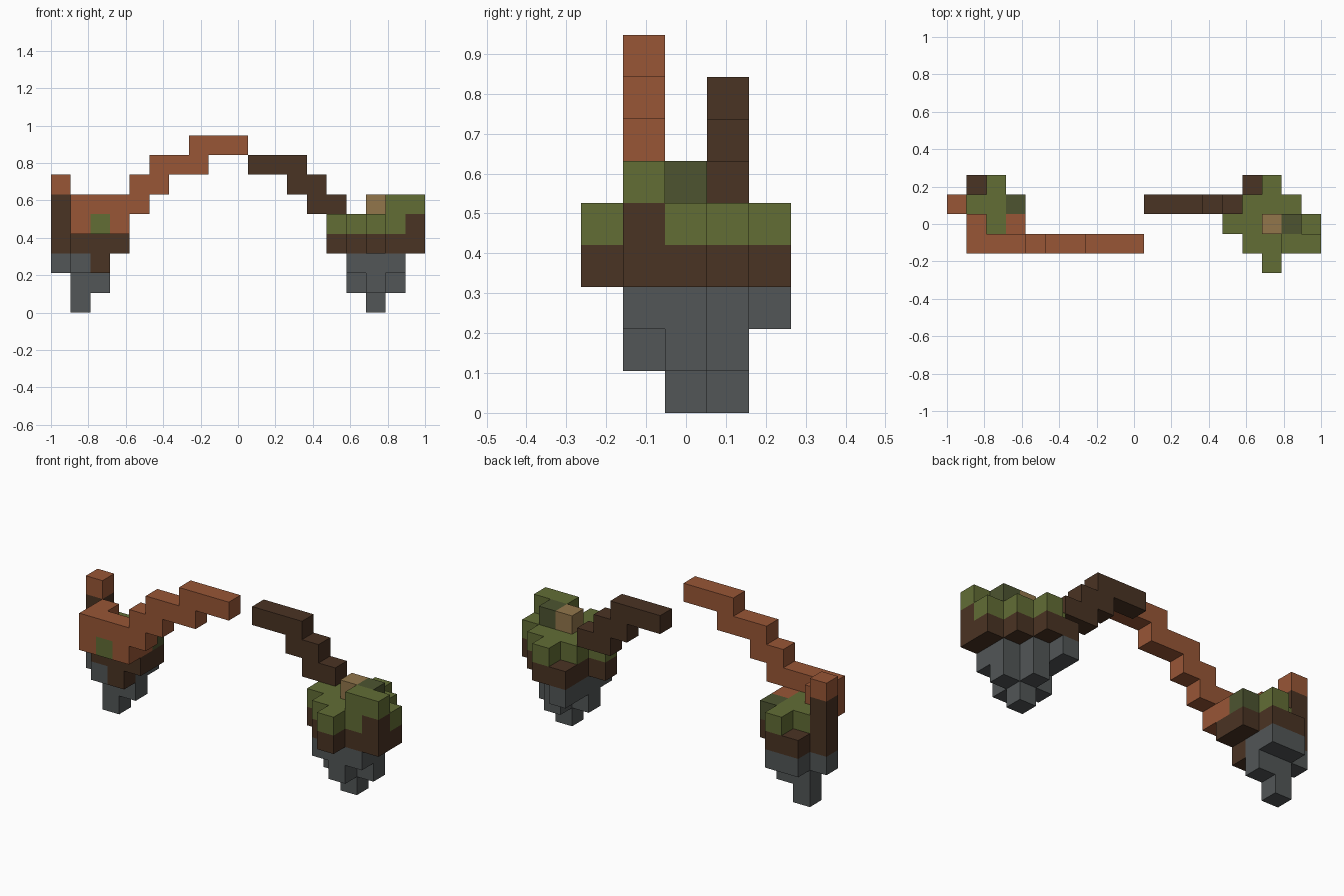
import bpy
import bmesh
from mathutils import Vector

cube = bpy.data.objects.get("Cube")
if cube:
    bpy.data.objects.remove(cube)

U = 2 / 19                       # edge of one block
ORIGIN = Vector((-1, -2.5 * U, 0))


def linear(c):
    c /= 255
    return c / 12.92 if c <= 0.04045 else ((c + 0.055) / 1.055) ** 2.4


def material(name, *rgb):
    colour = [linear(c) for c in rgb] + [1]
    mat = bpy.data.materials.new(name)
    mat.diffuse_color = colour
    mat.use_nodes = True
    mat.node_tree.nodes["Principled BSDF"].inputs["Base Color"].default_value = colour
    return mat


MATS = {
    "S": material("grey_stone", 82, 86, 87),
    "B": material("dark_soil", 74, 51, 35),
    "G": material("grass_green", 98, 109, 53),
    "D": material("deep_green", 77, 84, 48),
    "O": material("rust_clay", 152, 86, 54),
    "T": material("tan_path", 146, 118, 75),
}
KEYS = list(MATS)
SIDES = [Vector(d) for d in
         ((1, 0, 0), (-1, 0, 0), (0, 1, 0), (0, -1, 0), (0, 0, 1), (0, 0, -1))]


def build_blocks(name, cells):
    """Make one object from blocks, keeping only the outer faces."""
    bm = bmesh.new()
    for cell, key in cells.items():
        centre = Vector(cell) + Vector((0.5, 0.5, 0.5))
        for n in SIDES:
            if tuple(int(a + b) for a, b in zip(cell, n)) in cells:
                continue
            a = Vector((n.y, n.z, n.x))
            b = n.cross(a)
            corners = [centre + (n + a * s + b * t) / 2
                       for s, t in ((-1, -1), (1, -1), (1, 1), (-1, 1))]
            face = bm.faces.new([bm.verts.new(ORIGIN + p * U) for p in corners])
            face.material_index = KEYS.index(key)
    bmesh.ops.remove_doubles(bm, verts=bm.verts, dist=U / 100)
    mesh = bpy.data.meshes.new(name)
    bm.to_mesh(mesh)
    bm.free()
    for mat in MATS.values():
        mesh.materials.append(mat)
    bpy.context.collection.objects.link(bpy.data.objects.new(name, mesh))


def island(name, first_column, layers):
    """Layers go from the bottom up; rows go from the back to the front."""
    cells = {}
    for k, layer in enumerate(layers):
        for r, row in enumerate(layer.split("/")):
            for c, key in enumerate(row):
                if key != ".":
                    cells[first_column + c, 4 - r, k] = key
    build_blocks(name, cells)


def arch(name, row, key, steps):
    """Stepped half arch: each step is first column, length, height."""
    build_blocks(name, {(i, row, k): key for start, length, k in steps
                        for i in range(start, start + length)})


# Floating island on the right side, with a post and a low wall
island("right_island", 0, [
    "..../.S..",
    "..../.SS.",
    ".SS./SSS./.SB.",
    ".BB./BBBB/.BBB",
    "..G./BGGD/.OGO/.OGO",
    "..../B.../.O../.OOO",
    "..../O...",
])

# Floating island on the left side, with a grassy mound
island("left_island", 14, [
    "...../...../..S..",
    "...../..S../.SSS./..S..",
    ".S.../.SS../.SSS./.SSS.",
    ".BB../.BBB./BBBBB/.BBBB/..B..",
    "..G../.GGG./GGGGG/.GGGB/..G..",
    "...../...../..TD./...GG",
])

# Two stepped half arches reaching towards each other
arch("right_half_arch", 1, "O", [(4, 1, 5), (4, 2, 6), (5, 3, 7), (7, 3, 8)])
arch("left_half_arch", 3, "B", [(13, 2, 5), (12, 2, 6), (10, 3, 7)])
